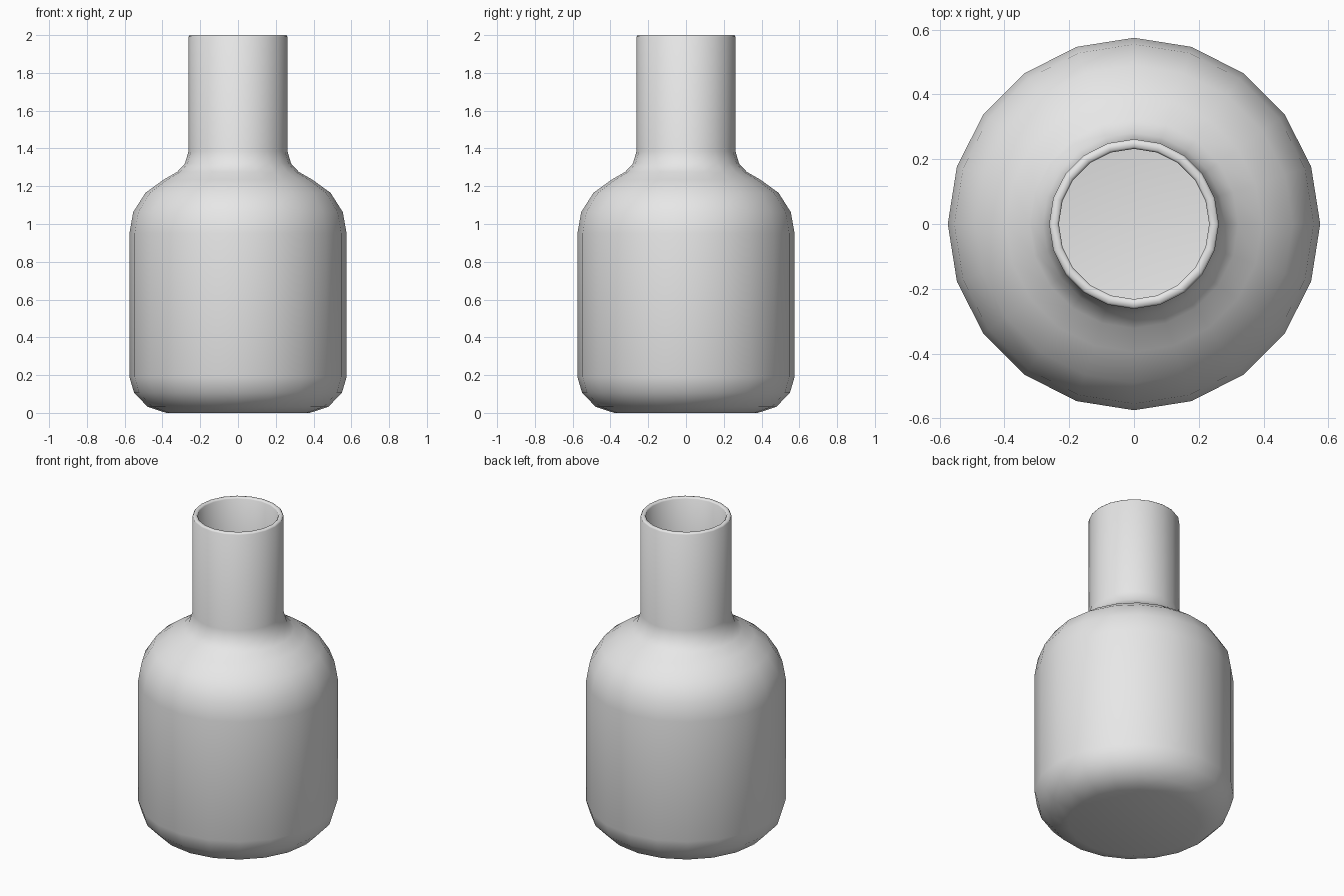
import bpy
import bmesh
from math import tau
from mathutils import Vector

cube = bpy.data.objects.get("Cube")
if cube:
    bpy.data.objects.remove(cube, do_unlink=True)

SIDES = 20

glaze = bpy.data.materials.new("light_grey")
glaze.use_nodes = True
colour = (0.8, 0.8, 0.8, 1.0)
glaze.diffuse_color = colour
glaze.node_tree.nodes["Principled BSDF"].inputs["Base Color"].default_value = colour

# Outer wall, from the base centre up to the neck
outer = [(0, 0), (0.38, 0.0), (0.478, 0.032), (0.55, 0.106), (0.575, 0.19),
         (0.575, 0.95), (0.555, 1.063), (0.49, 1.165), (0.395, 1.234),
         (0.322, 1.276), (0.281, 1.32), (0.262, 1.385)]
# Softened lip
lip = [(0.262, 1.992), (0.256, 2.0), (0.238, 2.0), (0.232, 1.992)]
# Inner wall, from the neck down to the floor centre
inner = [(0.232, 1.38), (0.255, 1.305), (0.305, 1.25), (0.38, 1.208),
         (0.47, 1.145), (0.526, 1.055), (0.545, 0.945), (0.545, 0.195),
         (0.522, 0.122), (0.46, 0.058), (0.375, 0.03), (0, 0.03)]


def lathe(name, profile):
    """Revolve a radius/height profile around the z axis."""
    bm = bmesh.new()
    verts = [bm.verts.new((r, 0, z)) for r, z in profile]
    edges = [bm.edges.new(pair) for pair in zip(verts, verts[1:])]
    bmesh.ops.spin(bm, geom=verts + edges, cent=Vector(), axis=Vector((0, 0, 1)),
                   angle=tau, steps=SIDES, use_duplicate=False)
    bmesh.ops.remove_doubles(bm, verts=bm.verts[:], dist=0.0005)
    bmesh.ops.recalc_face_normals(bm, faces=bm.faces[:])
    for face in bm.faces:
        face.smooth = True
    mesh = bpy.data.meshes.new(name)
    bm.to_mesh(mesh)
    bm.free()
    mesh.materials.append(glaze)
    obj = bpy.data.objects.new(name, mesh)
    bpy.context.collection.objects.link(obj)
    return obj


bottle = lathe("bottle", outer + lip + inner)
